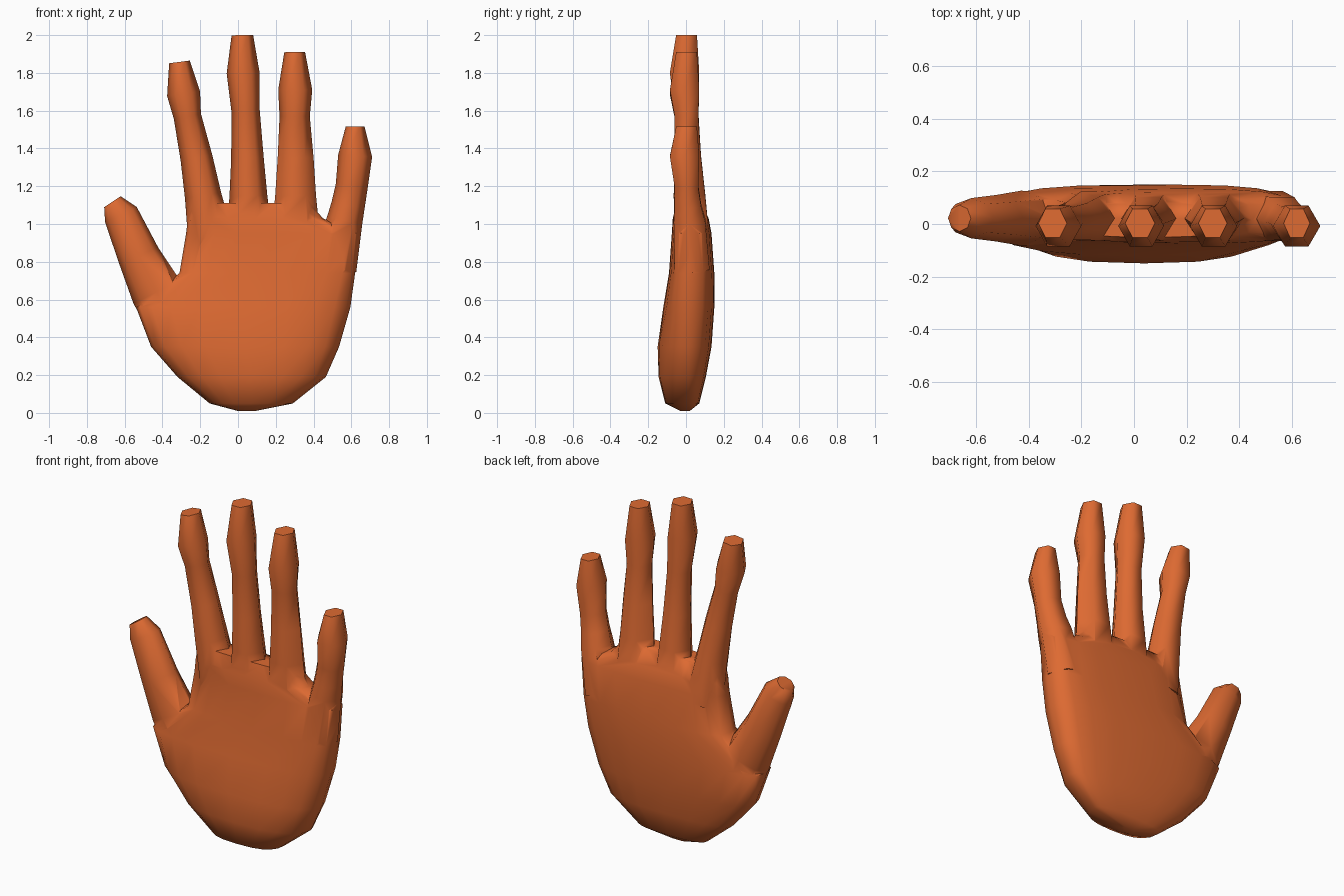
import bpy, bmesh, math
from mathutils import Vector

if "Cube" in bpy.data.objects:
    bpy.data.objects.remove(bpy.data.objects["Cube"])

skin = bpy.data.materials.new("orange_skin")
skin.diffuse_color = (0.73, 0.145, 0.032, 1)
skin.use_nodes = True
skin.node_tree.nodes["Principled BSDF"].inputs["Base Color"].default_value = skin.diffuse_color


def loft(name, rings):
    """Closed skin through rings of equal point count."""
    bm = bmesh.new()
    loops = [[bm.verts.new(p) for p in ring] for ring in rings]
    n = len(loops[0])
    for a, b in zip(loops, loops[1:]):
        for i in range(n):
            j = (i + 1) % n
            bm.faces.new((a[i], a[j], b[j], b[i]))
    bm.faces.new(loops[0][::-1])
    bm.faces.new(loops[-1])
    bmesh.ops.recalc_face_normals(bm, faces=bm.faces)
    mesh = bpy.data.meshes.new(name)
    bm.to_mesh(mesh)
    bm.free()
    mesh.materials.append(skin)
    obj = bpy.data.objects.new(name, mesh)
    bpy.context.collection.objects.link(obj)
    return obj


def spow(v, e):
    return math.copysign(abs(v) ** e, v)


def palm_ring(z, xl, xr, yf, yb):
    """Horizontal section, rounder at the wrist and flatter higher up."""
    cx, rx, cy, pts = (xl + xr) / 2, (xr - xl) / 2, 0.015, []
    e_front = min(0.8, max(0.5, 0.8 - 0.75 * (z - 0.35)))
    e_back = max(0.5, 0.75 - 0.4 * z)
    for i in range(20):
        a = 2 * math.pi * i / 20
        c, s = math.cos(a), math.sin(a)
        y = (yb - cy) * spow(s, e_back) if s > 0 else (cy - yf) * spow(s, e_front)
        pts.append((cx + rx * spow(c, 0.75), cy + y, z))
    return pts


def digit(name, path, depth, sides):
    """Tapered tube along x, z, half width; depth(row, width) gives y limits."""
    rings = []
    for k, (x, z, w) in enumerate(path):
        p, q = path[max(k - 1, 0)], path[min(k + 1, len(path) - 1)]
        d = Vector((q[0] - p[0], 0, q[1] - p[1])).normalized()
        side = Vector((d.z, 0, -d.x))
        yf, yb = depth(k, w)
        centre = Vector((x, (yf + yb) / 2, z))
        h = (yb - yf) / 2 / math.sin(math.pi / 3 if sides == 6 else math.pi / 2)
        rings.append([centre + side * w * math.cos(2 * math.pi * i / sides)
                      + Vector((0, h * math.sin(2 * math.pi * i / sides), 0))
                      for i in range(sides)])
    return loft(name, rings)


def finger(name, *rows):
    """Hexagonal finger; a root buried in the palm is added below the rows."""
    (x0, z0, w0), (x1, z1, _) = rows[:2]
    root = (x0 - 0.25 * (x1 - x0) / (z1 - z0), z0 - 0.25, w0 + 0.025)
    front = (0.06, 0.065, 0.06, 0.06, 0.085, 0.052)
    back = (0.125, 0.102, 0.08, 0.065, 0.07, 0.058)
    return digit(name, [root, *rows], lambda k, w: (-front[k], back[k]), 6)


def thumb_depth(k, w):
    half = 0.018 + 0.63 * w
    return 0.022 - half, 0.022 + half


# Palm, from wrist end to the webs between the fingers
hand = loft("hand", [palm_ring(*r) for r in (
    (0.01, 0.00, 0.09, -0.03, 0.02),
    (0.05, -0.15, 0.29, -0.11, 0.07),
    (0.19, -0.32, 0.465, -0.145, 0.105),
    (0.35, -0.46, 0.535, -0.15, 0.135),
    (0.56, -0.54, 0.595, -0.12, 0.15),
    (0.74, -0.31, 0.62, -0.09, 0.15),
    (0.95, -0.275, 0.64, -0.075, 0.135),
    (1.03, -0.265, 0.45, -0.07, 0.12),
    (1.11, -0.255, 0.38, -0.05, 0.08))])

# Fingers and thumb
digits = [
    finger("index_finger", (-0.185, 1.15, 0.097), (-0.22, 1.35, 0.085),
           (-0.268, 1.57, 0.073), (-0.288, 1.69, 0.088), (-0.31, 1.858, 0.055)),
    finger("middle_finger", (0.055, 1.15, 0.10), (0.05, 1.35, 0.086),
           (0.04, 1.60, 0.075), (0.027, 1.80, 0.087), (0.023, 2.00, 0.057)),
    finger("ring_finger", (0.305, 1.15, 0.108), (0.305, 1.35, 0.095),
           (0.30, 1.57, 0.08), (0.303, 1.71, 0.09), (0.30, 1.91, 0.055)),
    finger("little_finger", (0.565, 1.02, 0.095), (0.583, 1.10, 0.089),
           (0.602, 1.20, 0.085), (0.62, 1.36, 0.09), (0.62, 1.515, 0.05)),
    digit("thumb", [(-0.33, 0.45, 0.13), (-0.43, 0.64, 0.138), (-0.525, 0.83, 0.112),
                    (-0.62, 1.05, 0.093), (-0.665, 1.118, 0.052)], thumb_depth, 8),
]

# Merge into one continuous skin
bpy.context.view_layer.objects.active = hand
hand.select_set(True)
for d in digits:
    mod = hand.modifiers.new("join_" + d.name, 'BOOLEAN')
    mod.operation = 'UNION'
    mod.solver = 'EXACT'
    mod.object = d
    bpy.ops.object.modifier_apply(modifier=mod.name)
    bpy.data.objects.remove(d)
bpy.ops.object.shade_smooth_by_angle(angle=math.radians(65))
